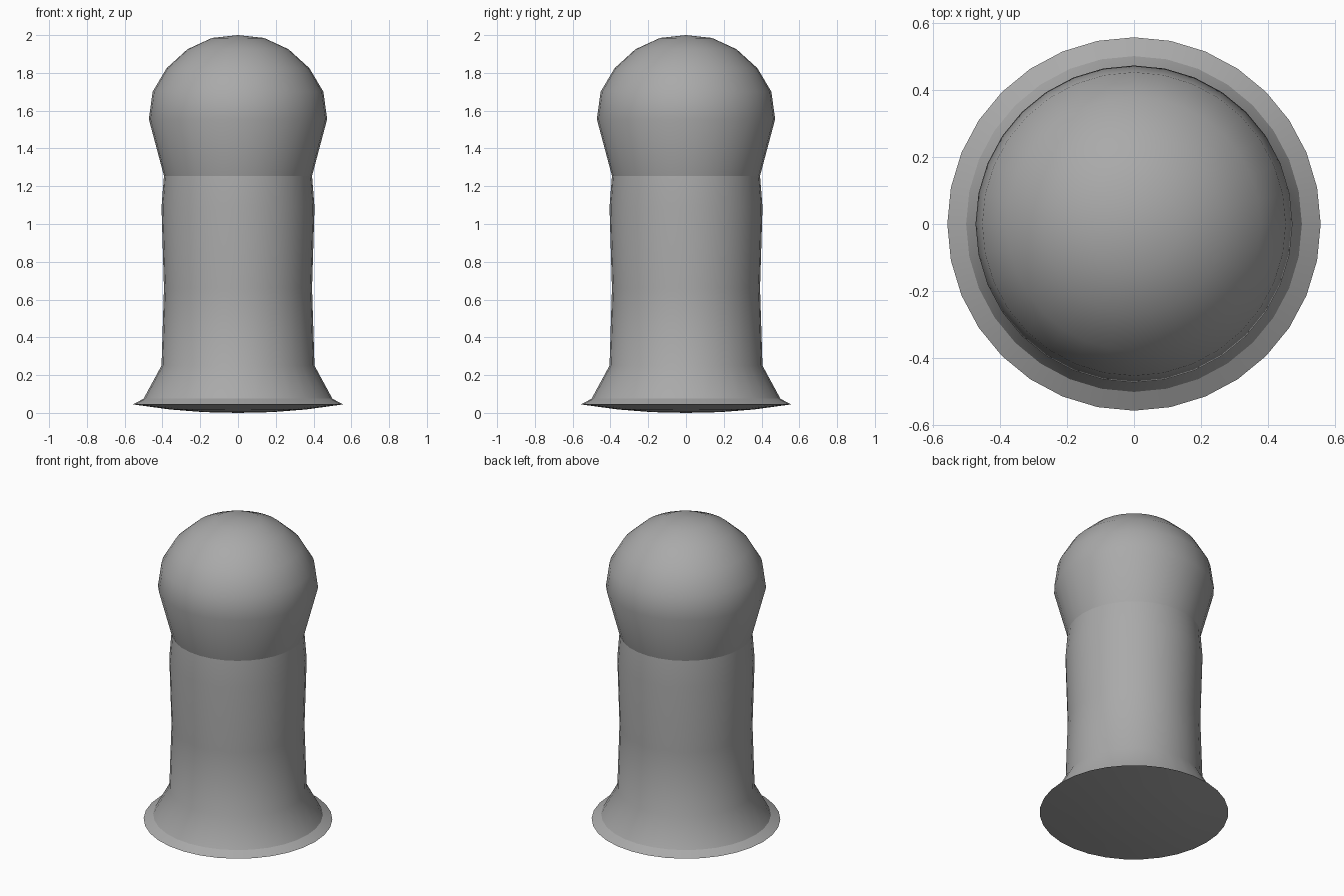
import bpy, bmesh, math

if "Cube" in bpy.data.objects:
    bpy.data.objects.remove(bpy.data.objects["Cube"])

SEG = 32
grey = bpy.data.materials.new("plain_grey")
grey.diffuse_color = (0.4, 0.4, 0.4, 1)
grey.use_nodes = True
grey.node_tree.nodes["Principled BSDF"].inputs["Base Color"].default_value = grey.diffuse_color


def lathe(name, profile, sharp_heights):
    """Spin a (radius, height) profile around z."""
    bm = bmesh.new()
    verts = [bm.verts.new((r, 0, z)) for r, z in profile]
    edges = [bm.edges.new(p) for p in zip(verts, verts[1:])]
    bmesh.ops.spin(bm, geom=verts + edges, cent=(0, 0, 0), axis=(0, 0, 1),
                   angle=math.tau, steps=SEG, use_duplicate=False)
    bmesh.ops.remove_doubles(bm, verts=bm.verts, dist=0.0005)
    bmesh.ops.recalc_face_normals(bm, faces=bm.faces)
    for f in bm.faces:
        f.smooth = True
    # Keep chosen rings as hard creases
    for e in bm.edges:
        a, b = (v.co.z for v in e.verts)
        if abs(a - b) < 1e-4 and any(abs(a - h) < 1e-4 for h in sharp_heights):
            e.smooth = False
    mesh = bpy.data.meshes.new(name)
    bm.to_mesh(mesh)
    bm.free()
    mesh.materials.append(grey)
    obj = bpy.data.objects.new(name, mesh)
    bpy.context.collection.objects.link(obj)


# Rounded underside, flared rim, waisted column and domed head
lathe("domed_post", [
    (0, 0), (0.18, 0.004), (0.36, 0.018), (0.556, 0.045),
    (0.5, 0.075), (0.405, 0.25), (0.392, 0.66), (0.405, 1.09),
    (0.392, 1.255), (0.472, 1.555), (0.452, 1.70), (0.378, 1.825),
    (0.268, 1.925), (0.138, 1.985), (0, 2.0)],
    (0.045, 0.075, 1.255))
